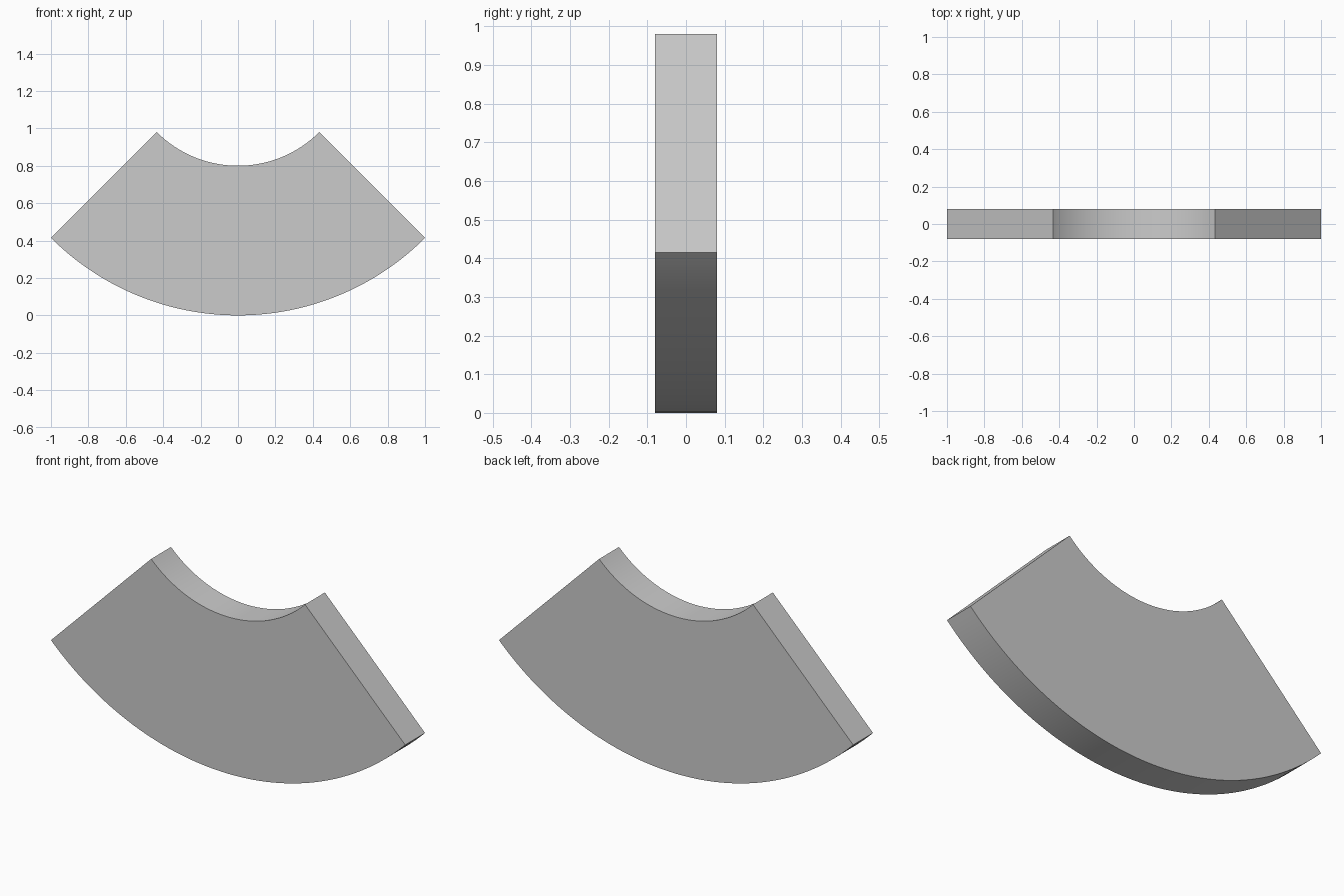
import bpy, bmesh
from math import sin, cos, pi

if "Cube" in bpy.data.objects:
    bpy.data.objects.remove(bpy.data.objects["Cube"])

R_OUT = 2 ** 0.5          # outer radius, also height of the arc centre
R_IN = R_OUT - 0.8        # inner radius
HALF_ANGLE = pi / 4
HALF_DEPTH = 0.08
STEPS = 64


def arc(radius):
    angles = [HALF_ANGLE * (2 * i / STEPS - 1) for i in range(STEPS + 1)]
    return [(radius * sin(a), -HALF_DEPTH, R_OUT - radius * cos(a)) for a in angles]


# Quarter-ring profile: outer arc left to right, inner arc back again
bm = bmesh.new()
outline = arc(R_OUT) + arc(R_IN)[::-1]
face = bm.faces.new([bm.verts.new(p) for p in outline])

# Extrude the profile to full thickness
result = bmesh.ops.extrude_face_region(bm, geom=[face], use_keep_orig=True)
moved = [g for g in result["geom"] if isinstance(g, bmesh.types.BMVert)]
bmesh.ops.translate(bm, verts=moved, vec=(0, 2 * HALF_DEPTH, 0))
bmesh.ops.recalc_face_normals(bm, faces=bm.faces)

mesh = bpy.data.meshes.new("curved_segment")
bm.to_mesh(mesh)
bm.free()
segment = bpy.data.objects.new("curved_segment", mesh)
bpy.context.collection.objects.link(segment)

# Smooth curved walls, crisp edges
bpy.context.view_layer.objects.active = segment
segment.select_set(True)
bpy.ops.object.shade_smooth_by_angle()
